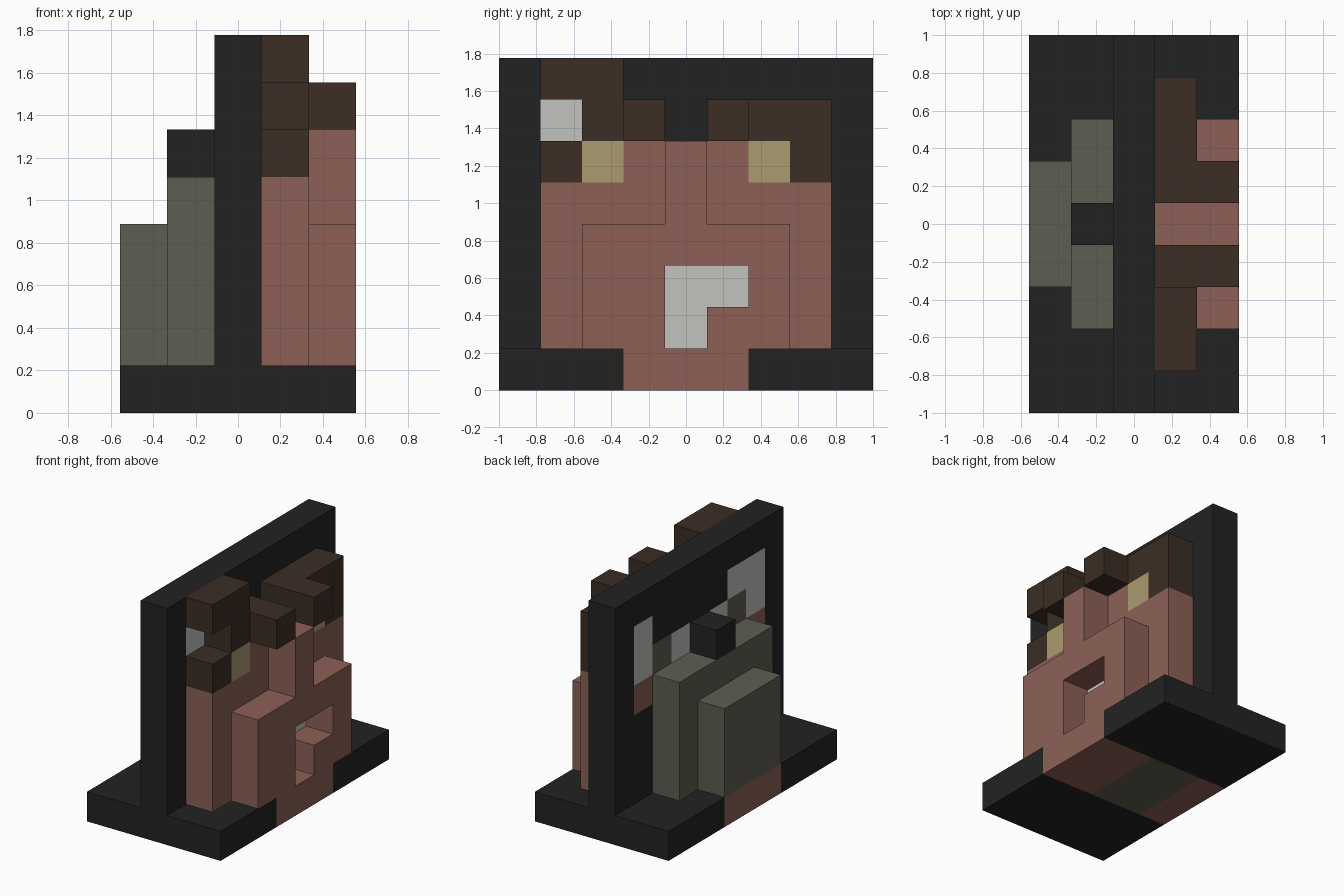
import bpy
import bmesh
from mathutils import Vector

cube = bpy.data.objects.get("Cube")
if cube:
    bpy.data.objects.remove(cube, do_unlink=True)

U = 2 / 9                    # size of one block
NX, NY = 5, 9                # blocks in width and depth

COLOURS = {
    "charcoal": (0.0165, 0.0165, 0.0165),
    "clay_pink": (0.265, 0.118, 0.094),
    "dark_brown": (0.045, 0.027, 0.018),
    "olive_grey": (0.114, 0.110, 0.082),
    "pale_grey": (0.54, 0.54, 0.52),
    "straw_yellow": (0.41, 0.33, 0.16),
}
NAMES = list(COLOURS)


def make_material(name, rgb):
    mat = bpy.data.materials.new(name)
    mat.use_nodes = True
    mat.diffuse_color = (*rgb, 1)
    mat.node_tree.nodes["Principled BSDF"].inputs["Base Color"].default_value = (*rgb, 1)
    return mat


MATERIALS = [make_material(n, c) for n, c in COLOURS.items()]
cells = {}                   # block position -> (part, colour)


def fill(part, colour, xs, ys, zs):
    """Fill an inclusive range of blocks; later fills replace earlier ones."""
    for i in range(xs[0], xs[1] + 1):
        for j in range(ys[0], ys[1] + 1):
            for k in range(zs[0], zs[1] + 1):
                cells[i, j, k] = (part, colour)


def fill_pair(part, colour, xs, ys, zs):
    """Fill a range and its mirror image across the middle of the depth."""
    fill(part, colour, xs, ys, zs)
    fill(part, colour, xs, (NY - 1 - ys[1], NY - 1 - ys[0]), zs)


# Base slab with its coloured centre strip
fill("base", "charcoal", (0, 4), (0, 8), (0, 0))
fill("base", "clay_pink", (0, 4), (3, 5), (0, 0))
fill("base", "olive_grey", (1, 2), (3, 5), (0, 0))

# Upright wall with coloured blocks set into its back
fill("wall", "charcoal", (2, 2), (0, 8), (1, 7))
fill_pair("wall", "pale_grey", (2, 2), (1, 1), (5, 6))
fill_pair("wall", "clay_pink", (2, 2), (1, 1), (4, 4))
fill_pair("wall", "olive_grey", (2, 2), (2, 2), (5, 5))
fill_pair("wall", "pale_grey", (2, 2), (3, 3), (5, 5))
fill("wall", "pale_grey", (2, 2), (2, 2), (6, 6))

# Face: broad rear layer, muzzle and nose bridge
fill("face", "clay_pink", (3, 3), (1, 7), (1, 4))
fill("face", "clay_pink", (3, 3), (3, 5), (5, 5))
fill("muzzle", "clay_pink", (4, 4), (2, 6), (1, 3))
fill("nose_bridge", "clay_pink", (4, 4), (4, 4), (4, 5))

# Mouth opening with pale teeth behind it
for j, k in ((4, 1), (4, 2), (5, 2)):
    del cells[4, j, k]
    fill("teeth", "pale_grey", (3, 3), (j, j), (k, k))

# Eyes and the brown blocks around them
fill_pair("eyes", "straw_yellow", (3, 3), (2, 2), (5, 5))
fill_pair("temples", "dark_brown", (3, 3), (1, 1), (5, 5))
fill_pair("brows", "dark_brown", (3, 4), (3, 3), (6, 6))
fill("hair", "dark_brown", (3, 3), (6, 7), (6, 6))
fill("hair", "dark_brown", (3, 3), (2, 2), (6, 6))
fill("hair", "dark_brown", (3, 3), (1, 2), (7, 7))

# Stepped body behind the wall
fill("back_body", "olive_grey", (1, 1), (2, 6), (1, 4))
fill("back_step", "olive_grey", (0, 0), (3, 5), (1, 3))
fill("back_knob", "charcoal", (1, 1), (4, 4), (5, 5))


def build_part(part):
    """Join a part's blocks into one mesh, keeping only the exposed faces."""
    bm = bmesh.new()
    used = []
    for pos, (owner, colour) in cells.items():
        if owner != part:
            continue
        if colour not in used:
            used.append(colour)
        centre = Vector(pos) + Vector((0.5 - NX / 2, 0.5 - NY / 2, 0.5))
        for axis in range(3):
            for sign in (-1, 1):
                n = Vector((0, 0, 0))
                n[axis] = sign
                if tuple(int(p + d) for p, d in zip(pos, n)) in cells:
                    continue
                a = Vector((0, 0, 0))
                a[(axis + 1) % 3] = 1
                b = n.cross(a)
                corners = [centre + (n + s * a + t * b) / 2
                           for s, t in ((-1, -1), (1, -1), (1, 1), (-1, 1))]
                face = bm.faces.new([bm.verts.new(c * U) for c in corners])
                face.material_index = used.index(colour)
    bmesh.ops.remove_doubles(bm, verts=bm.verts, dist=U / 100)
    mesh = bpy.data.meshes.new(part)
    bm.to_mesh(mesh)
    bm.free()
    for colour in used:
        mesh.materials.append(MATERIALS[NAMES.index(colour)])
    bpy.context.collection.objects.link(bpy.data.objects.new(part, mesh))


for part in dict.fromkeys(owner for owner, _ in cells.values()):
    build_part(part)
